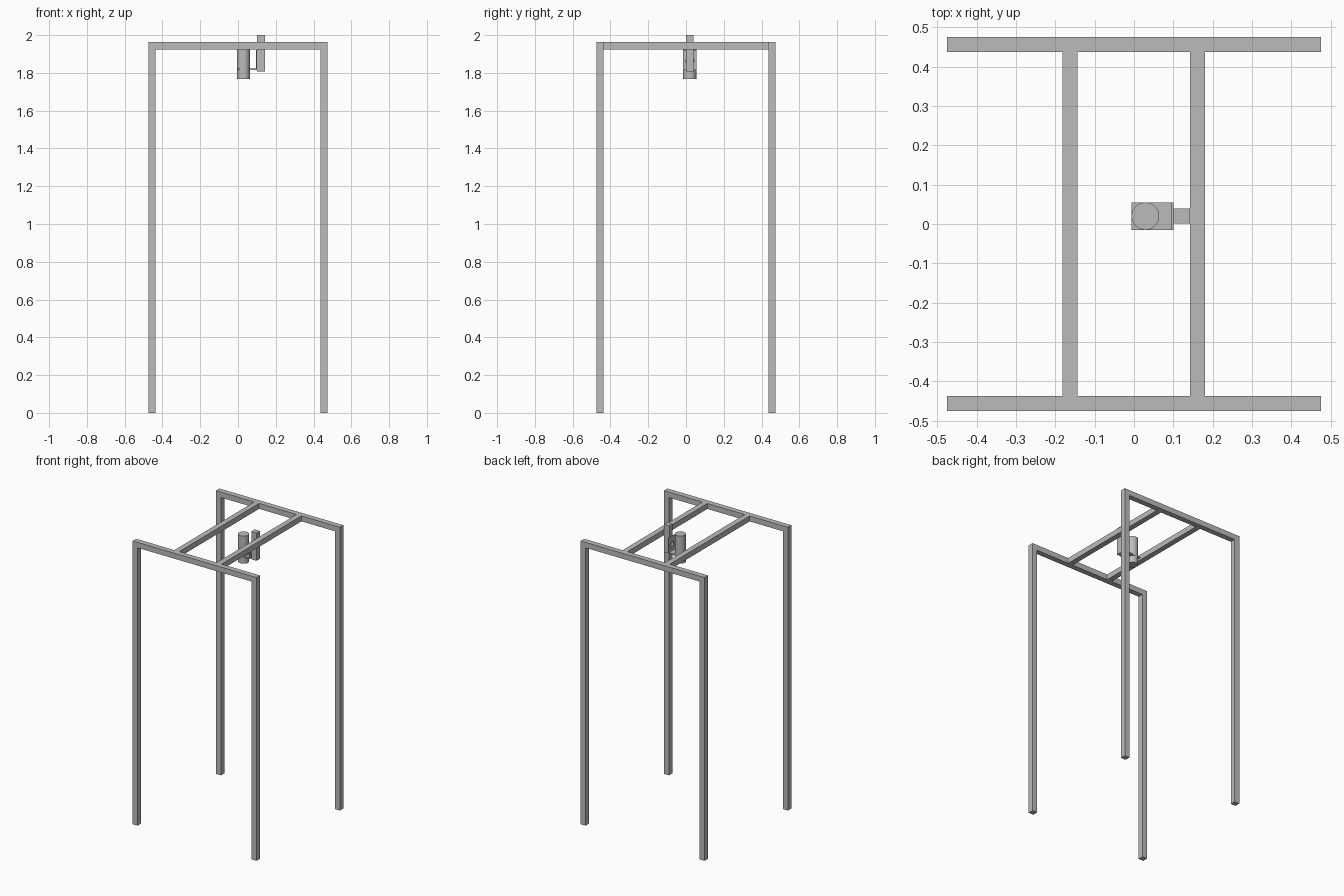
import bpy
import math

cube = bpy.data.objects.get("Cube")
if cube:
    bpy.data.objects.remove(cube, do_unlink=True)

# Single neutral colour
grey = bpy.data.materials.new("grey_metal")
grey.use_nodes = True
colour = (0.5, 0.5, 0.5, 1)
grey.diffuse_color = colour
grey.node_tree.nodes["Principled BSDF"].inputs["Base Color"].default_value = colour


def box(name, x, y, z):
    """Box from (low, high) ranges on each axis."""
    spans = (x, y, z)
    bpy.ops.mesh.primitive_cube_add(size=1, location=[(a + b) / 2 for a, b in spans])
    ob = bpy.context.object
    ob.name = name
    ob.scale = [b - a for a, b in spans]
    bpy.ops.object.transform_apply(location=False, rotation=False, scale=True)
    ob.data.materials.append(grey)
    return ob


def cylinder(name, radius, depth, location, rotation=(0, 0, 0)):
    bpy.ops.mesh.primitive_cylinder_add(vertices=48, radius=radius, depth=depth,
                                        location=location, rotation=rotation)
    ob = bpy.context.object
    ob.name = name
    ob.data.materials.append(grey)
    bpy.ops.object.shade_smooth_by_angle()
    return ob


OUT, BAR = 0.475, 0.038
IN = OUT - BAR
TOP = 1.963
UNDER = TOP - BAR
ends = {"front": (-OUT, -IN), "back": (IN, OUT)}
sides = {"right": (-OUT, -IN), "left": (IN, OUT)}

# Legs and the two long top rails
for end, y in ends.items():
    box(end + "_rail", (-OUT, OUT), y, (UNDER, TOP))
    for side, x in sides.items():
        box(f"{end}_{side}_leg", x, y, (0, UNDER))

# Cross bars joining the rails
for side, x in (("right", -0.163), ("left", 0.161)):
    box(side + "_cross_bar", (x - BAR / 2, x + BAR / 2), (-IN, IN), (UNDER, TOP))

# Hanging post fixed to the left cross bar
MID = 0.02
box("hanging_post", (0.101, 0.142), (MID - BAR / 2, MID + BAR / 2), (1.808, 2.0))

# Angle bracket: shelf and upright plate with a round hole
wide = (MID - 0.035, MID + 0.035)
box("bracket_shelf", (-0.006, 0.101), wide, (1.815, 1.823))
plate = box("bracket_plate", (0.094, 0.101), wide, (1.823, 1.922))
cutter = cylinder("hole_cutter", 0.023, 0.012, (0.0975, MID, 1.863),
                  (0, math.pi / 2, 0))
cutter.hide_render = True
cutter.hide_viewport = True
cut = plate.modifiers.new("hole", "BOOLEAN")
cut.operation = "DIFFERENCE"
cut.object = cutter

# Round sensor body held by the shelf
BASE, HEAD = 1.767, 1.958
cylinder("sensor_body", 0.035, HEAD - BASE, (0.029, MID, (BASE + HEAD) / 2))
